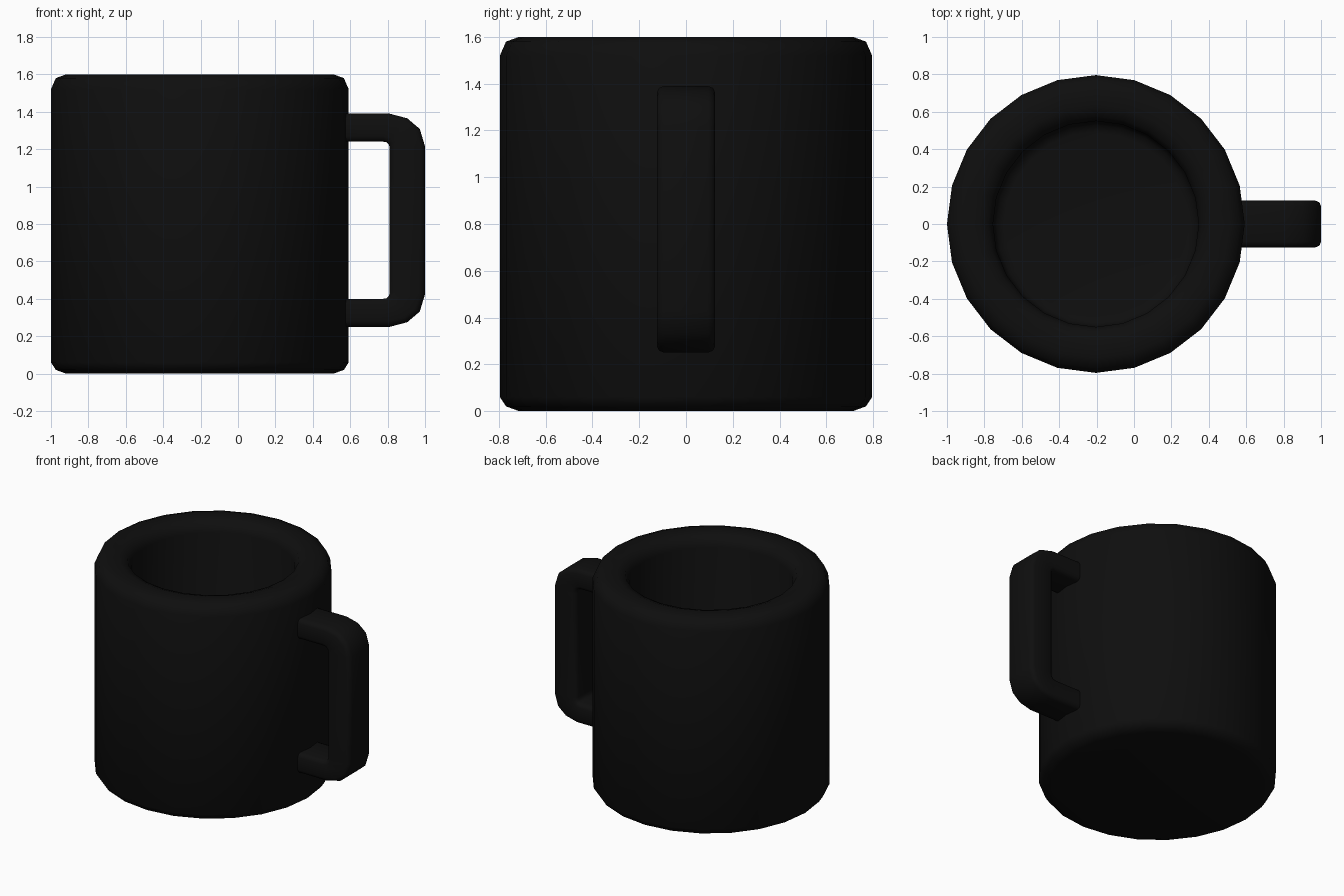
import bpy, bmesh, math

if "Cube" in bpy.data.objects:
    bpy.data.objects.remove(bpy.data.objects["Cube"])

mat = bpy.data.materials.new("matte black")
mat.diffuse_color = (0.0045, 0.0045, 0.0045, 1)
mat.use_nodes = True
mat.node_tree.nodes["Principled BSDF"].inputs["Base Color"].default_value = mat.diffuse_color


def make_object(name, bm):
    bmesh.ops.recalc_face_normals(bm, faces=bm.faces)
    me = bpy.data.meshes.new(name)
    bm.to_mesh(me)
    bm.free()
    me.materials.append(mat)
    ob = bpy.data.objects.new(name, me)
    bpy.context.collection.objects.link(ob)
    bpy.ops.object.select_all(action='DESELECT')
    ob.select_set(True)
    bpy.context.view_layer.objects.active = ob
    bpy.ops.object.shade_smooth_by_angle(angle=math.radians(50))
    return ob


def skin(bm, rings):
    """Bridge closed rings of points in order and cap both ends."""
    vs = [[bm.verts.new(p) for p in r] for r in rings]
    n = len(vs[0])
    for a, b in zip(vs, vs[1:]):
        for i in range(n):
            j = (i + 1) % n
            bm.faces.new((a[i], a[j], b[j], b[i]))
    bm.faces.new(vs[0])
    bm.faces.new(vs[-1])


# mug body: 24-sided lathe with rounded foot and rim, hollow inside
CX, SIDES = -0.204, 24
profile = [(0.715, 0), (0.77, 0.02), (0.796, 0.06), (0.796, 1.52), (0.77, 1.58),
           (0.715, 1.6), (0.63, 1.6), (0.575, 1.58), (0.55, 1.52),
           (0.55, 0.25), (0.53, 0.21), (0.49, 0.2)]
bm = bmesh.new()
skin(bm, [[(CX + r * math.cos(math.tau * i / SIDES), r * math.sin(math.tau * i / SIDES), z)
           for i in range(SIDES)] for r, z in profile])
make_object("mug_body", bm)

# handle: rounded-rectangle section swept round a bracket path, mirrored about mid height
MID = 0.82
upper = [((0.53, 1.39), (0.53, 1.24)), ((0.81, 1.39), (0.775, 1.24)),
         ((0.905, 1.365), (0.795, 1.237)), ((0.972, 1.308), (0.807, 1.225)),
         ((1.0, 1.215), (0.811, 1.205))]
lower = [((o[0], 2 * MID - o[1]), (i[0], 2 * MID - i[1])) for o, i in reversed(upper)]
W, B = 0.125, 0.03
corner = [(0, B), (B * 0.3, B * 0.3), (B, 0)]
rings = []
for o, i in upper + lower:
    length = math.dist(o, i)
    sec = [(W - a, b) for a, b in corner]
    sec = [(y, t) for y, t in sec] + [(-y, t) for y, t in reversed(sec)]
    sec += [(-y, length - t) for y, t in sec]
    rings.append([(o[0] + (i[0] - o[0]) * t / length, y,
                   o[1] + (i[1] - o[1]) * t / length) for y, t in sec])
bm = bmesh.new()
skin(bm, rings)
make_object("handle", bm)
